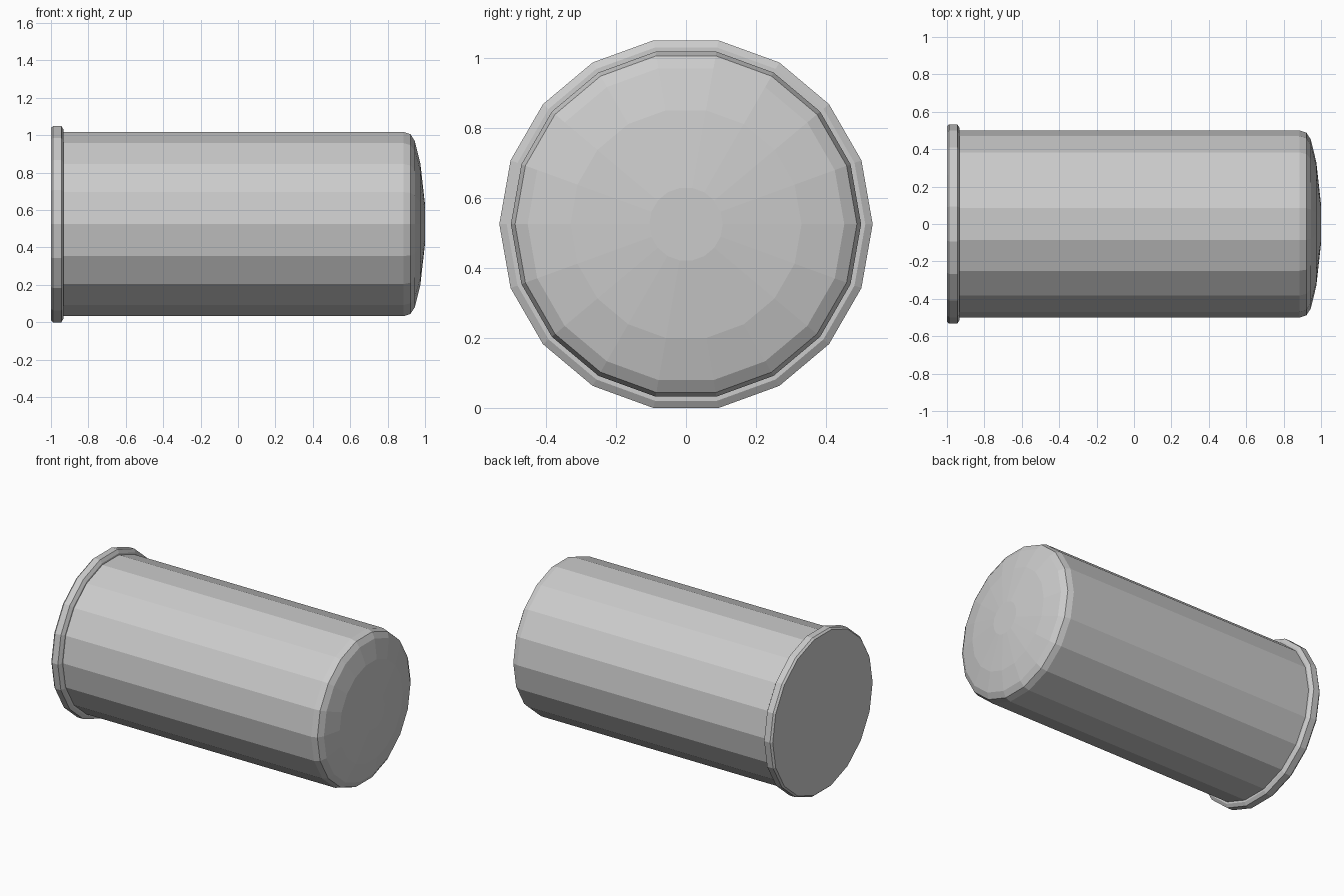
import bpy, bmesh, math

if "Cube" in bpy.data.objects:
    bpy.data.objects.remove(bpy.data.objects["Cube"])

SIDES = 18
CENTRE_Z = 0.525


def lathe(name, profile):
    """Revolve (x, radius) points about the long axis and cap both ends."""
    bm = bmesh.new()
    rings = []
    for x, r in profile:
        ring = []
        for i in range(SIDES):
            a = 2 * math.pi * i / SIDES
            ring.append(bm.verts.new((x, r * math.cos(a), CENTRE_Z + r * math.sin(a))))
        rings.append(ring)
    for a, b in zip(rings, rings[1:]):
        for i in range(SIDES):
            j = (i + 1) % SIDES
            bm.faces.new((a[i], a[j], b[j], b[i]))
    bm.faces.new(rings[0])
    bm.faces.new(rings[-1])
    bmesh.ops.recalc_face_normals(bm, faces=bm.faces)
    mesh = bpy.data.meshes.new(name)
    bm.to_mesh(mesh)
    bm.free()
    obj = bpy.data.objects.new(name, mesh)
    bpy.context.collection.objects.link(obj)
    return obj


# Long body with a rounded shoulder and shallow domed end
lathe("body", [(-0.935, 0.5), (0.885, 0.5), (0.922, 0.488), (0.945, 0.452),
               (0.975, 0.33), (1.0, 0.105)])

# Bevelled rim at the flat end
lathe("end_rim", [(-1.0, 0.522), (-0.988, 0.533), (-0.945, 0.533), (-0.932, 0.512),
                  (-0.932, 0.498)])
